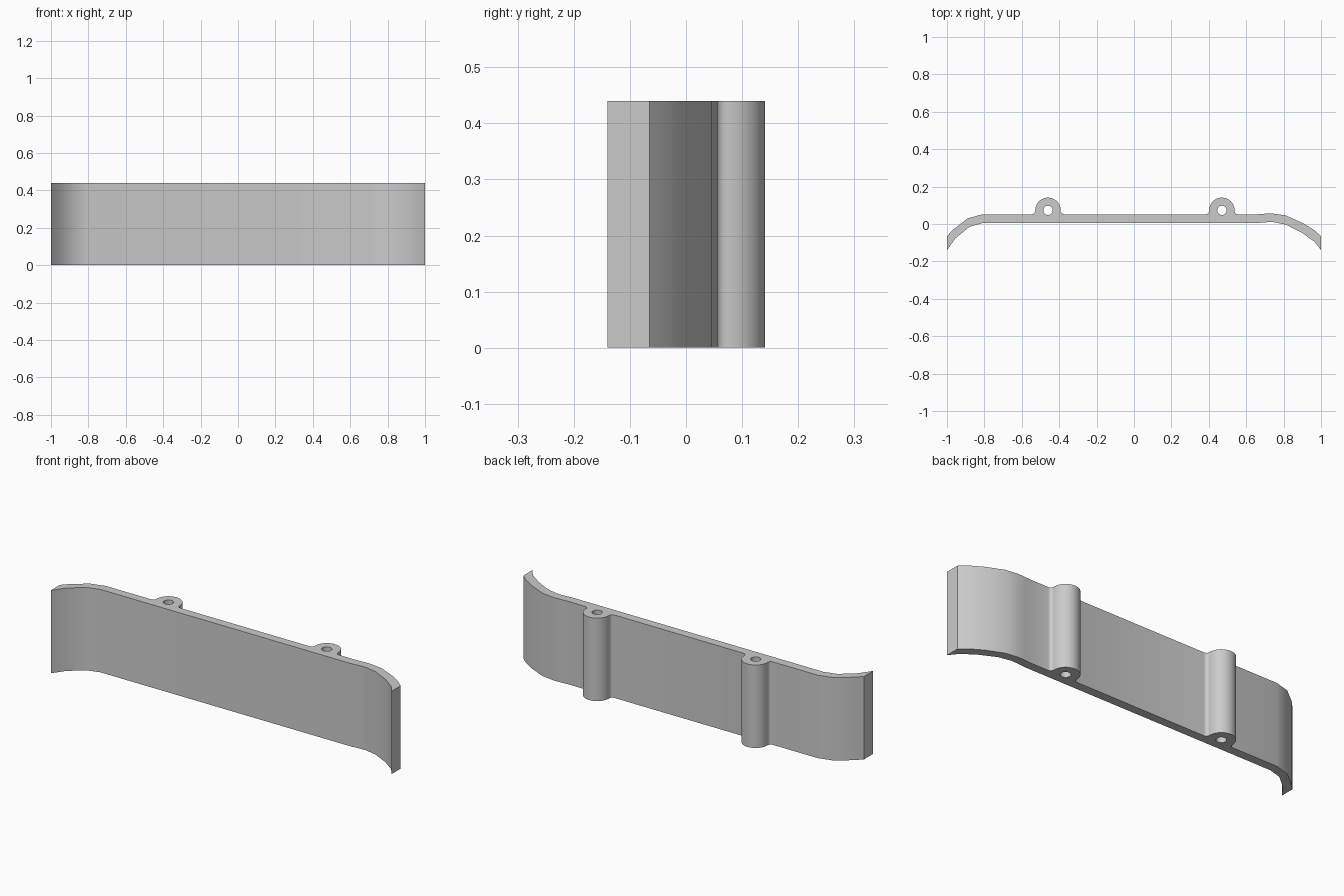
import bpy
import bmesh
from math import cos, sin, pi

HEIGHT = 0.44
BACK_Y, FRONT_Y = 0.052, 0.005
BOSS_Y, BOSS_R, HOLE_R, FILLET = 0.073, 0.068, 0.025, 0.018
BOSSES = (-0.46, 0.47)

if "Cube" in bpy.data.objects:
    bpy.data.objects.remove(bpy.data.objects["Cube"], do_unlink=True)


def arc(cx, cy, r, start, end, steps):
    angles = [start + (end - start) * i / steps for i in range(steps + 1)]
    return [(cx + r * cos(a), cy + r * sin(a)) for a in angles]


def boss_outline(cx):
    """Rounded lug with filleted feet, from left to right along the back."""
    reach, foot = BOSS_R + FILLET, BACK_Y + FILLET
    return (arc(cx - reach, foot, FILLET, -pi / 2, 0, 5)
            + arc(cx, BOSS_Y, BOSS_R, pi, 0, 24)
            + arc(cx + reach, foot, FILLET, pi, 1.5 * pi, 5))


# Curved ends of the plate
left_back = [(-1, -0.065), (-0.97, -0.033), (-0.89, 0.03), (-0.81, BACK_Y)]
right_back = [(0.66, BACK_Y), (0.70, 0.055), (0.74, 0.056), (0.81, 0.046),
              (0.90, 0.006), (0.96, -0.03), (1, -0.065)]
right_front = [(1, -0.14), (0.965, -0.095), (0.90, -0.048), (0.81, -0.003),
               (0.74, 0.011), (0.70, 0.009), (0.66, FRONT_Y)]
left_front = [(-0.81, FRONT_Y), (-0.88, -0.015), (-0.955, -0.077), (-1, -0.14)]

outline = left_back[:]
for x in BOSSES:
    outline += boss_outline(x)
outline += right_back + right_front + left_front
holes = [arc(x, BOSS_Y, HOLE_R, 0, 2 * pi, 24)[:-1] for x in BOSSES]

# Fill the cross-section around the screw holes and extrude it upward
bm = bmesh.new()
for loop in [outline] + holes:
    verts = [bm.verts.new((x, y, 0)) for x, y in loop]
    for a, b in zip(verts, verts[1:] + verts[:1]):
        bm.edges.new((a, b))
bmesh.ops.remove_doubles(bm, verts=bm.verts[:], dist=0.0005)
bmesh.ops.triangle_fill(bm, edges=bm.edges[:], use_beauty=True)
result = bmesh.ops.extrude_face_region(bm, geom=bm.faces[:])
top = [v for v in result["geom"] if isinstance(v, bmesh.types.BMVert)]
bmesh.ops.translate(bm, verts=top, vec=(0, 0, HEIGHT))
bmesh.ops.recalc_face_normals(bm, faces=bm.faces[:])
mesh = bpy.data.meshes.new("bracket_plate")
bm.to_mesh(mesh)
bm.free()

# Plain grey finish
grey = bpy.data.materials.new("light grey")
grey.use_nodes = True
colour = (0.6, 0.6, 0.6, 1)
grey.diffuse_color = colour
grey.node_tree.nodes["Principled BSDF"].inputs["Base Color"].default_value = colour
mesh.materials.append(grey)

plate = bpy.data.objects.new("bracket_plate", mesh)
bpy.context.collection.objects.link(plate)
bpy.ops.object.select_all(action="DESELECT")
plate.select_set(True)
bpy.context.view_layer.objects.active = plate
bpy.ops.object.shade_smooth_by_angle(angle=pi / 6)
